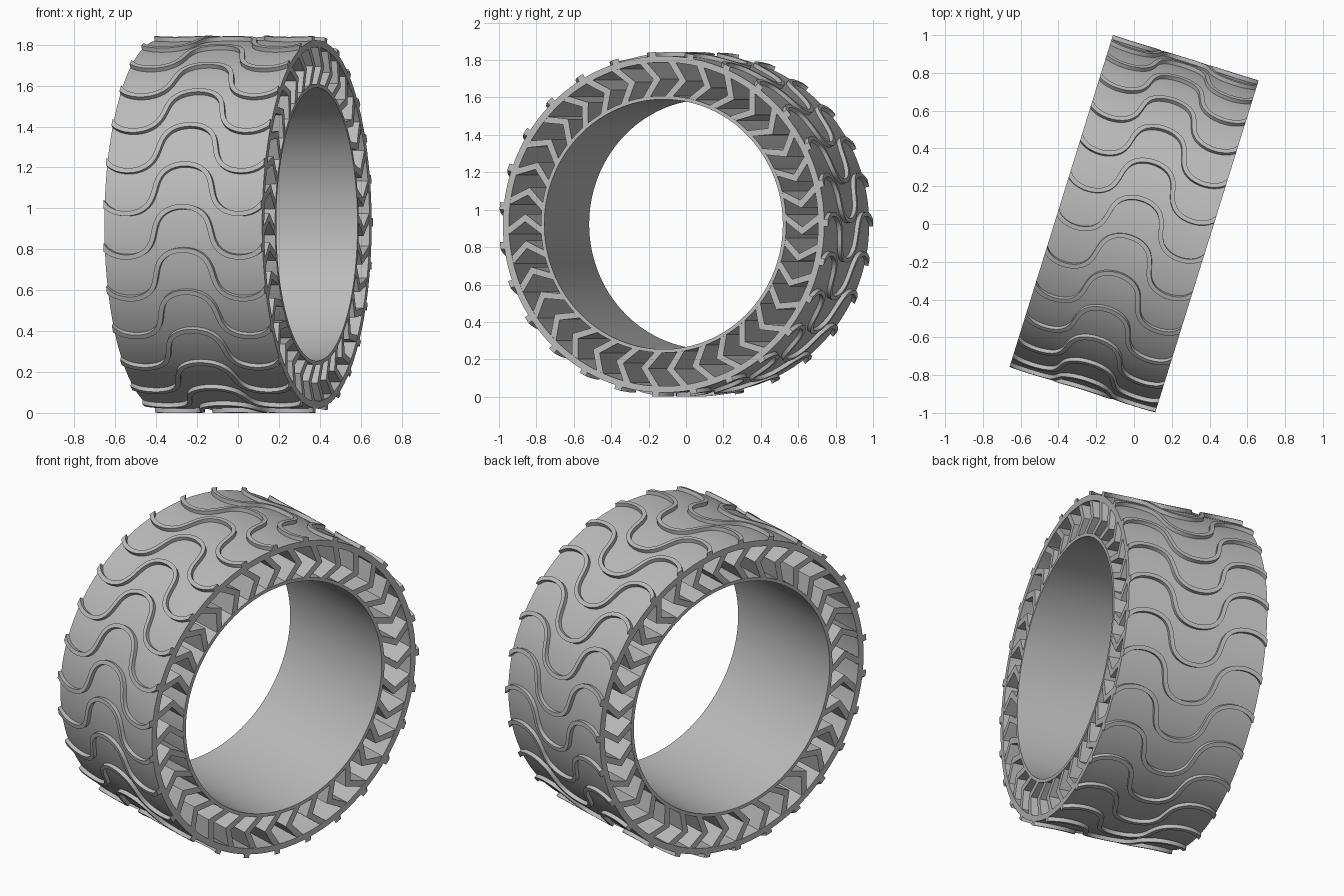
import bpy, bmesh, math
from mathutils import Matrix

cube = bpy.data.objects.get("Cube")
if cube:
    bpy.data.objects.remove(cube)

HALF_WIDTH = 0.404
TOP_R = 0.922        # crest of the tread ribs
BAND_R = 0.900       # outer band surface
BAND_IN = 0.866
HUB_OUT = 0.687
HUB_IN = 0.668
RIBS = 27
SPOKES = 34
PLACE = Matrix.Translation((0, 0, TOP_R)) @ Matrix.Rotation(math.radians(-17.3), 4, "Z")

rubber = bpy.data.materials.new("grey_rubber")
rubber.use_nodes = True
rubber.diffuse_color = (0.5, 0.5, 0.5, 1)
rubber.node_tree.nodes["Principled BSDF"].inputs["Base Color"].default_value = (0.5, 0.5, 0.5, 1)


def polar(axial, radius, angle):
    """Point on the wheel: angle 0 is the front, a quarter turn is the top."""
    return (axial, -radius * math.cos(angle), radius * math.sin(angle))


def loft(bm, sections, closed):
    """Bridge equal-length loops; join the last to the first or cap both ends."""
    loops = [[bm.verts.new(p) for p in s] for s in sections]
    pairs = list(zip(loops, loops[1:]))
    if closed:
        pairs.append((loops[-1], loops[0]))
    else:
        bm.faces.new(loops[0])
        bm.faces.new(loops[-1])
    n = len(loops[0])
    for a, b in pairs:
        for i in range(n):
            j = (i + 1) % n
            bm.faces.new((a[i], a[j], b[j], b[i]))


def finish(bm, name):
    bmesh.ops.recalc_face_normals(bm, faces=bm.faces)
    mesh = bpy.data.meshes.new(name)
    bm.to_mesh(mesh)
    bm.free()
    mesh.materials.append(rubber)
    obj = bpy.data.objects.new(name, mesh)
    bpy.context.collection.objects.link(obj)
    obj.matrix_world = PLACE
    bpy.ops.object.select_all(action="DESELECT")
    obj.select_set(True)
    bpy.context.view_layer.objects.active = obj
    bpy.ops.object.shade_smooth_by_angle(angle=math.radians(30))


def ring(name, inner, outer, segments=144):
    bm = bmesh.new()
    corners = [(-HALF_WIDTH, inner), (HALF_WIDTH, inner), (HALF_WIDTH, outer), (-HALF_WIDTH, outer)]
    loft(bm, [[polar(a, r, math.tau * i / segments) for a, r in corners]
              for i in range(segments)], True)
    finish(bm, name)


# Inner hub band and outer tread band
ring("hub_band", HUB_IN, HUB_OUT)
ring("tread_band", BAND_IN, BAND_R)

# Chevron spokes running the full width between the bands
bm = bmesh.new()
MID = (HUB_OUT + BAND_IN) / 2
inset = HALF_WIDTH - 0.002
for k in range(SPOKES):
    base = math.tau * k / SPOKES
    outline = []
    for side in (-0.021, 0.021):
        arm = [(HUB_OUT - 0.004, side - 0.035), (MID, side + 0.035), (BAND_IN + 0.004, side - 0.035)]
        outline += arm if side < 0 else arm[::-1]
    loft(bm, [[polar(a, r, base + t / r) for r, t in outline] for a in (-inset, inset)], False)
finish(bm, "chevron_spokes")

# Wavy tread ribs crossing the outer band
PERIOD = 0.58
SWING = 0.125
RIB_HALF = 0.012
STEPS = 48
END = 0.373


def wave(s):
    """Meandering centre line as (axial, distance around the band)."""
    return (s + 0.032 * math.sin(2 * math.tau * s / PERIOD), SWING * math.cos(math.tau * s / PERIOD))


bm = bmesh.new()
for k in range(RIBS):
    base = 0.095 - SWING / TOP_R + math.tau * k / RIBS
    sections = []
    for i in range(STEPS + 1):
        s = END * (2 * i / STEPS - 1)
        a, t = wave(s)
        a0, t0 = wave(s - 0.001)
        a1, t1 = wave(s + 0.001)
        length = math.hypot(a1 - a0, t1 - t0)
        na, nt = -(t1 - t0) / length, (a1 - a0) / length
        if i in (0, STEPS):          # trim the ends flush with the side walls
            a, na, nt = math.copysign(HALF_WIDTH, s), 0, 1 / nt
        section = []
        for side, r in ((-1, BAND_R - 0.006), (1, BAND_R - 0.006), (1, TOP_R), (-1, TOP_R)):
            w = side * RIB_HALF
            section.append(polar(a + na * w, r, base + (t + nt * w) / TOP_R))
        sections.append(section)
    loft(bm, sections, False)
finish(bm, "tread_ribs")
